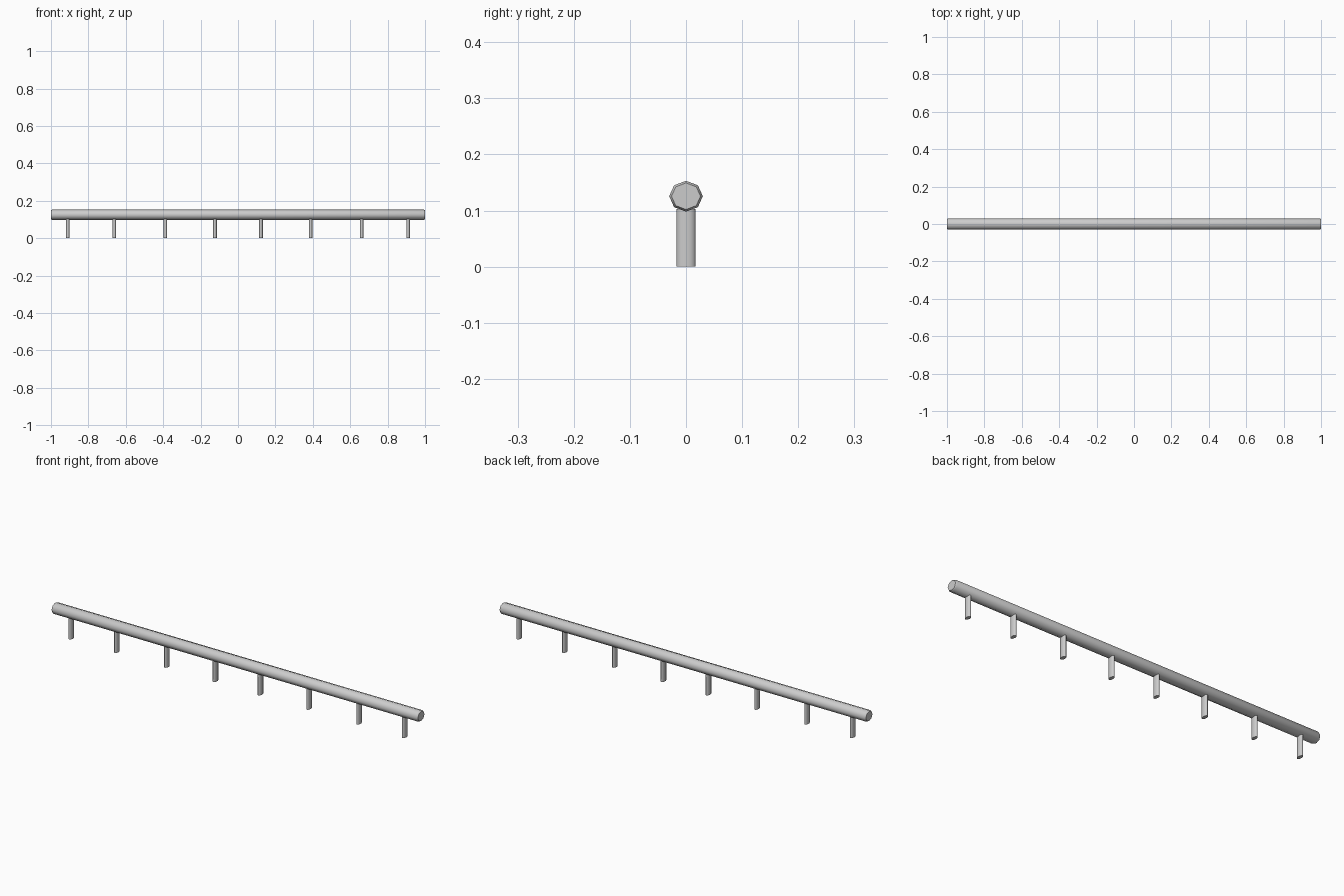
import bpy, bmesh
from math import cos, sin, pi

if "Cube" in bpy.data.objects:
    bpy.data.objects.remove(bpy.data.objects["Cube"])


def loft(name, rings, angle):
    """Skin a list of closed rings and cap both ends."""
    bm = bmesh.new()
    loops = [[bm.verts.new(p) for p in ring] for ring in rings]
    n = len(loops[0])
    for a, b in zip(loops, loops[1:]):
        for i in range(n):
            j = (i + 1) % n
            bm.faces.new((a[i], a[j], b[j], b[i]))
    bm.faces.new(loops[0])
    bm.faces.new(loops[-1])
    bmesh.ops.recalc_face_normals(bm, faces=bm.faces)
    mesh = bpy.data.meshes.new(name)
    bm.to_mesh(mesh)
    bm.free()
    obj = bpy.data.objects.new(name, mesh)
    bpy.context.collection.objects.link(obj)
    bpy.ops.object.select_all(action='DESELECT')
    obj.select_set(True)
    bpy.context.view_layer.objects.active = obj
    bpy.ops.object.shade_smooth_by_angle(angle=angle)
    return obj


def ellipse(n, a, b):
    return [(a * cos(2 * pi * i / n), b * sin(2 * pi * i / n)) for i in range(n)]


# Rail: eight-sided bar with slightly softened ends
rail_profile = [(-1.0, 0.86), (-0.993, 1.0), (0.993, 1.0), (1.0, 0.86)]
loft("rail", [[(x, y * s, 0.1255 + z * s) for y, z in ellipse(8, 0.03, 0.0275)]
              for x, s in rail_profile], pi / 3)

# Posts: flattened round stubs, mirrored about the centre
for k, px in enumerate((0.123, 0.388, 0.661, 0.91)):
    for side, sx in (("left", -1), ("right", 1)):
        loft(f"post_{side}_{k + 1}",
             [[(sx * px + x, y, z) for x, y in ellipse(12, 0.0095, 0.0172)]
              for z in (0.0, 0.103)], pi / 3)
